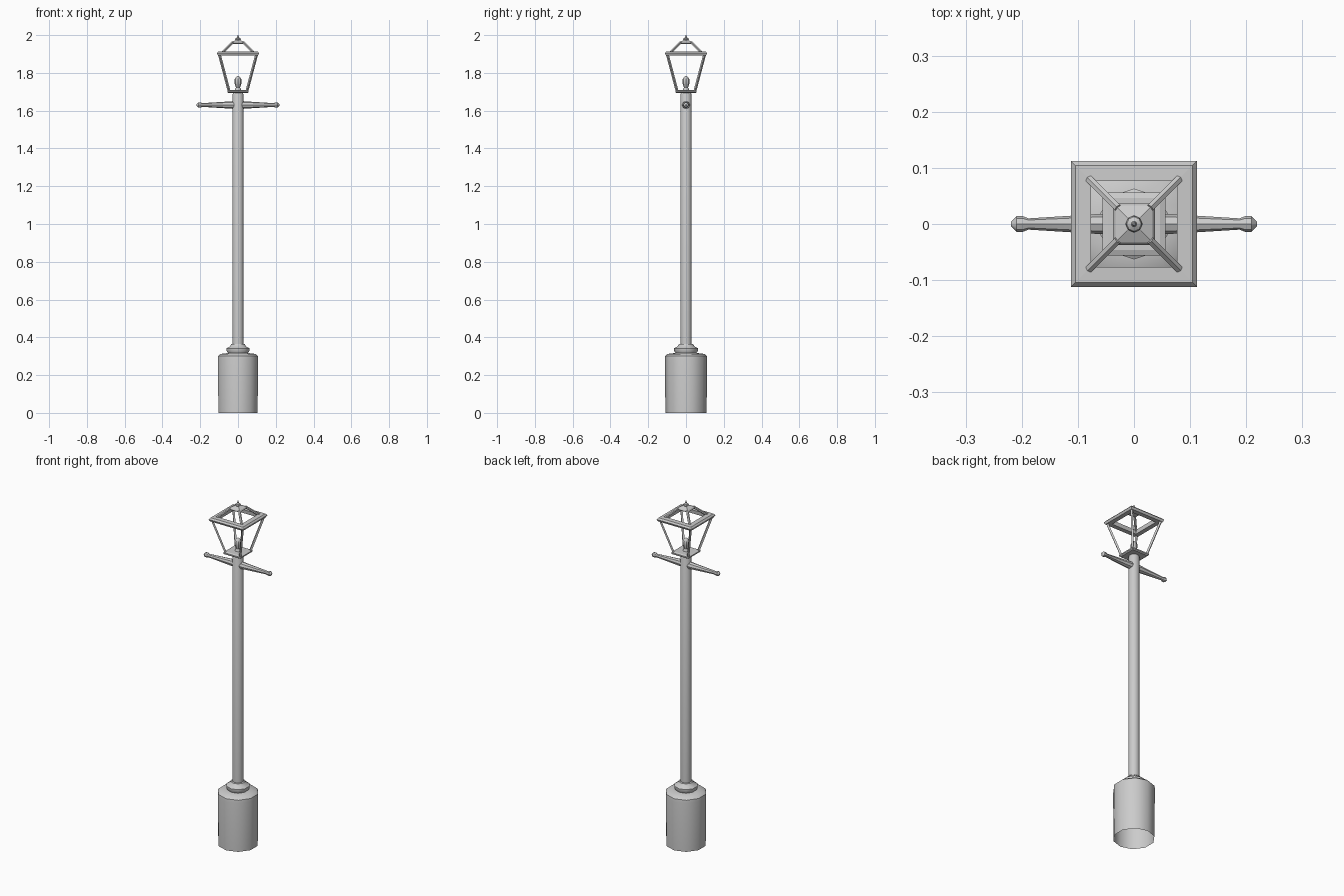
import bpy, bmesh, math
from mathutils import Vector

if "Cube" in bpy.data.objects:
    bpy.data.objects.remove(bpy.data.objects["Cube"])


def finish(name, bm, smooth=True):
    bmesh.ops.recalc_face_normals(bm, faces=bm.faces)
    me = bpy.data.meshes.new(name)
    bm.to_mesh(me)
    bm.free()
    ob = bpy.data.objects.new(name, me)
    bpy.context.collection.objects.link(ob)
    if smooth:
        bpy.ops.object.select_all(action='DESELECT')
        ob.select_set(True)
        bpy.context.view_layer.objects.active = ob
        bpy.ops.object.shade_smooth_by_angle(angle=math.radians(40))
    return ob


def lathe(name, profile, sides, start=math.pi / 2, caps=(False, True)):
    """Revolve (radius, z) points around z."""
    bm = bmesh.new()
    rings = [[bm.verts.new((r * math.cos(start + 2 * math.pi * i / sides),
                            r * math.sin(start + 2 * math.pi * i / sides), z))
              for i in range(sides)] for r, z in profile]
    for a, b in zip(rings, rings[1:]):
        for i in range(sides):
            j = (i + 1) % sides
            bm.faces.new((a[i], a[j], b[j], b[i]))
    if caps[0]:
        bm.faces.new(rings[0])
    if caps[1]:
        bm.faces.new(rings[-1])
    return finish(name, bm)


def square_loft(name, profile, closed=False, caps=False):
    """Stack square rings of (half width, z); closed makes a hollow frame."""
    bm = bmesh.new()
    rings = [[bm.verts.new((h * sx, h * sy, z)) for sx, sy in
              ((-1, -1), (1, -1), (1, 1), (-1, 1))] for h, z in profile]
    pairs = list(zip(rings, rings[1:]))
    if closed:
        pairs.append((rings[-1], rings[0]))
    for a, b in pairs:
        for i in range(4):
            j = (i + 1) % 4
            bm.faces.new((a[i], a[j], b[j], b[i]))
    if caps:
        bm.faces.new(rings[0])
        bm.faces.new(rings[-1])
    return finish(name, bm, False)


def corner_bars(name, h0, z0, h1, z1, radius, sides):
    """Four bars running along the corners between two square levels."""
    bm = bmesh.new()
    for sx, sy in ((-1, -1), (1, -1), (1, 1), (-1, 1)):
        a, b = Vector((h0 * sx, h0 * sy, z0)), Vector((h1 * sx, h1 * sy, z1))
        d = (b - a).normalized()
        u = Vector((-sy, sx, 0)).normalized()
        w = d.cross(u)
        ends = []
        for p in (a, b):
            ends.append([bm.verts.new(p + radius * (
                u * math.cos(2 * math.pi * (k + .5) / sides) +
                w * math.sin(2 * math.pi * (k + .5) / sides))) for k in range(sides)])
        for k in range(sides):
            m = (k + 1) % sides
            bm.faces.new((ends[0][k], ends[0][m], ends[1][m], ends[1][k]))
        bm.faces.new(ends[0])
        bm.faces.new(ends[1])
    return finish(name, bm)


# Base drum, collar and post
lathe("base", [(.109, 0), (.112, .285), (.11, .302), (.098, .312), (.05, .318)], 10)
lathe("collar", [(.05, .31), (.063, .328), (.063, .342), (.045, .352), (.038, .364), (.029, .366)], 10)
lathe("post", [(.03, .36), (.03, 1.685), (.026, 1.695)], 10)

# Ladder crossbar with knobbed ends
half = [(.022, 0), (.018, .06), (.010, .188), (.014, .198), (.014, .209), (.004, .219)]
bar = lathe("crossbar", [(r, -t) for r, t in reversed(half[1:])] + half, 8, caps=(True, True))
bar.rotation_euler = (0, math.pi / 2, 0)
bar.location.z = 1.63

# Lantern floor, uprights and rim
square_loft("lantern_floor", [(.05, 1.693), (.056, 1.698), (.056, 1.705), (.046, 1.709)], caps=True)
corner_bars("lantern_uprights", .047, 1.703, .098, 1.895, .0075, 4)
square_loft("lantern_rim", [(.106, 1.892), (.112, 1.904), (.104, 1.913), (.077, 1.914), (.08, 1.892)], closed=True)

# Roof ribs and cap
corner_bars("roof_ribs", .08, 1.91, .028, 1.962, .0075, 6)
square_loft("roof_cap", [(.034, 1.953), (.037, 1.957), (.033, 1.963), (.012, 1.973)], caps=True)

# Finial and burner
lathe("finial", [(.01, 1.968), (.015, 1.976), (.013, 1.983), (.005, 1.988), (.002, 2.0)], 8)
lathe("burner", [(.016, 1.70), (.016, 1.715), (.011, 1.722), (.018, 1.745), (.018, 1.765), (.011, 1.778), (.003, 1.783)], 8)
